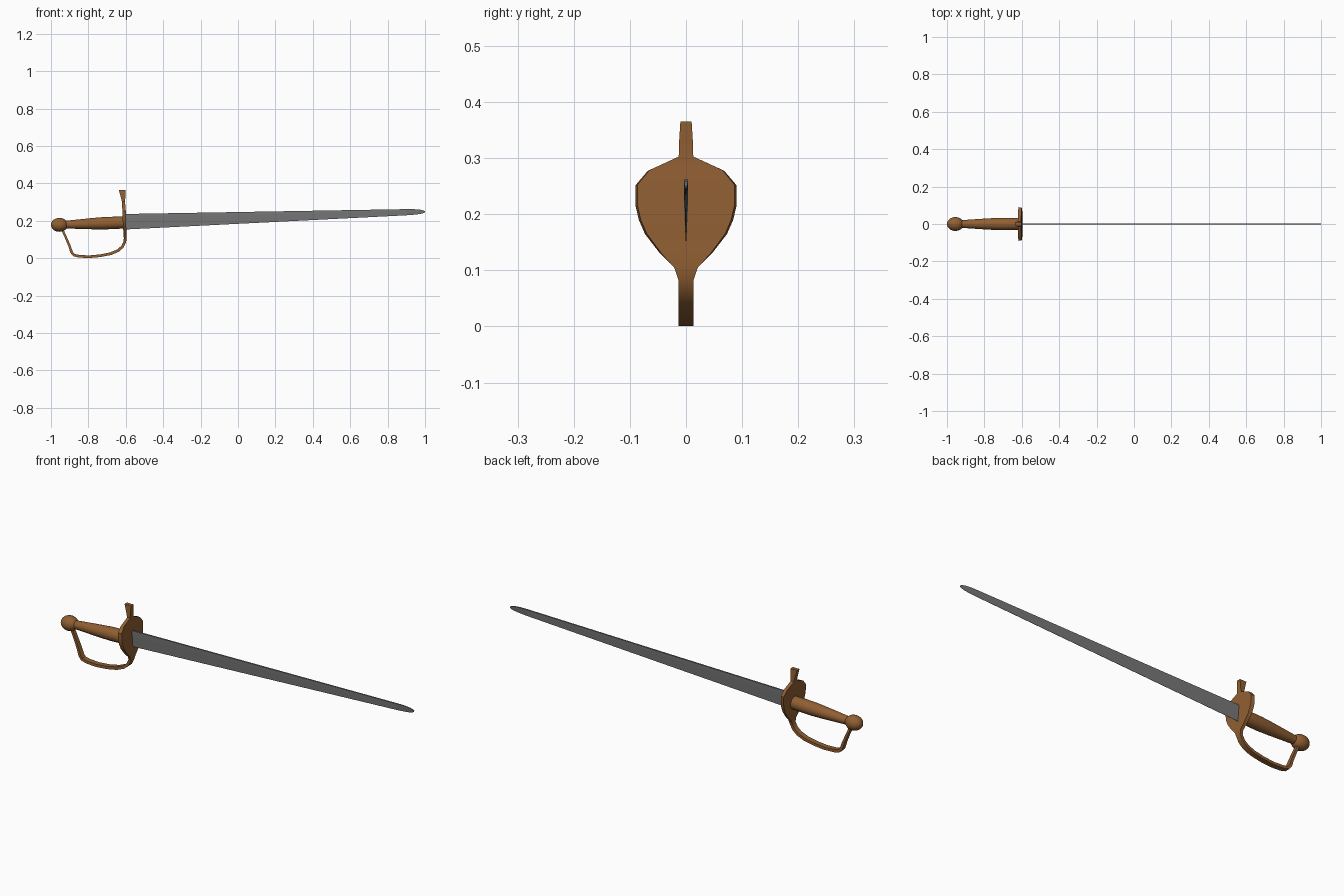
import bpy, bmesh
from math import sin, cos, pi, radians
from mathutils import Vector

if "Cube" in bpy.data.objects:
    bpy.data.objects.remove(bpy.data.objects["Cube"])


def material(name, color):
    m = bpy.data.materials.new(name)
    m.diffuse_color = color
    m.use_nodes = True
    m.node_tree.nodes["Principled BSDF"].inputs["Base Color"].default_value = m.diffuse_color
    return m


brown = material("brown", (0.28, 0.115, 0.033, 1))
steel = material("steel", (0.19, 0.19, 0.19, 1))


def loft(name, rings, mat, smooth=None):
    """Skin a list of equal-length point rings and cap both ends."""
    bm = bmesh.new()
    rows = [[bm.verts.new(p) for p in ring] for ring in rings]
    n = len(rows[0])
    for a, b in zip(rows, rows[1:]):
        for i in range(n):
            j = (i + 1) % n
            bm.faces.new((a[i], a[j], b[j], b[i]))
    bm.faces.new(rows[0])
    bm.faces.new(rows[-1])
    bmesh.ops.recalc_face_normals(bm, faces=bm.faces)
    me = bpy.data.meshes.new(name)
    bm.to_mesh(me)
    bm.free()
    ob = bpy.data.objects.new(name, me)
    bpy.context.collection.objects.link(ob)
    me.materials.append(mat)
    if smooth:
        bpy.ops.object.select_all(action='DESELECT')
        ob.select_set(True)
        bpy.context.view_layer.objects.active = ob
        bpy.ops.object.shade_smooth_by_angle(angle=radians(smooth))
    return ob


# Blade: thick spine on top, wedge down to a sharp lower edge (x, low, high, half thickness)
blade = [(-0.605, 0.153, 0.236, 0.004), (0.90, 0.229, 0.262, 0.004), (0.94, 0.232, 0.262, 0.004),
         (0.975, 0.236, 0.259, 0.0035), (0.992, 0.241, 0.255, 0.003), (1.0, 0.246, 0.25, 0.002)]
loft("blade", [[(x, -t, hi), (x, t, hi), (x, t * 0.85, hi - 0.3 * (hi - lo)), (x, 0.0006, lo),
                (x, -0.0006, lo), (x, -t * 0.85, hi - 0.3 * (hi - lo))]
               for x, lo, hi, t in blade], steel)

# Grip: swelling round handle on a slightly rising axis (x, radius)
grip = [(-0.94, 0.019), (-0.90, 0.022), (-0.84, 0.026), (-0.78, 0.030),
        (-0.72, 0.033), (-0.66, 0.033), (-0.605, 0.032)]
loft("grip", [[(x, r * cos(2 * pi * i / 24), 0.178 + (x + 0.955) * 0.036 + r * sin(2 * pi * i / 24))
               for i in range(24)] for x, r in grip], brown, 40)

# Pommel: slightly long ball
bpy.ops.mesh.primitive_uv_sphere_add(segments=24, ring_count=16, radius=1,
                                     location=(-0.955, 0, 0.178), rotation=(0, pi / 2, 0))
pommel = bpy.context.object
pommel.name = "pommel"
pommel.scale = (0.037, 0.037, 0.045)
pommel.data.materials.append(brown)
bpy.ops.object.shade_smooth_by_angle(angle=radians(40))

# Guard: one strip, from the top finger through the shield plate to the knuckle bow
# (x, z, half width, thickness)
guard = [(-0.619, 0.365, 0.010, 0.037), (-0.615, 0.333, 0.012, 0.026),
         (-0.612, 0.302, 0.013, 0.017), (-0.611, 0.278, 0.068, 0.017),
         (-0.609, 0.252, 0.090, 0.018), (-0.608, 0.215, 0.090, 0.018),
         (-0.607, 0.190, 0.084, 0.018), (-0.606, 0.165, 0.073, 0.017),
         (-0.604, 0.130, 0.046, 0.016), (-0.603, 0.105, 0.021, 0.015),
         (-0.606, 0.085, 0.0135, 0.015), (-0.618, 0.061, 0.0135, 0.015),
         (-0.642, 0.040, 0.0135, 0.015), (-0.680, 0.024, 0.0135, 0.015),
         (-0.735, 0.013, 0.0135, 0.014), (-0.795, 0.0075, 0.0135, 0.014),
         (-0.850, 0.010, 0.0135, 0.014), (-0.878, 0.017, 0.0135, 0.014),
         (-0.890, 0.032, 0.0135, 0.014), (-0.901, 0.065, 0.0125, 0.013),
         (-0.920, 0.110, 0.011, 0.012), (-0.945, 0.165, 0.010, 0.012)]
rings = []
for k, (x, z, w, t) in enumerate(guard):
    a, b = guard[max(k - 1, 0)], guard[min(k + 1, len(guard) - 1)]
    d = Vector((b[0] - a[0], 0, b[1] - a[1])).normalized()
    if k == 0:
        d = Vector((0, 0, -1))
    out = Vector((-d.z, 0, d.x)) * (t / 2)
    c, side = Vector((x, 0, z)), Vector((0, w, 0))
    front = side * (0.96 if w > 0.03 else 1)
    rings.append([c + out - front, c + out + front, c - out + side, c - out - side])
loft("guard", rings, brown, 30)
